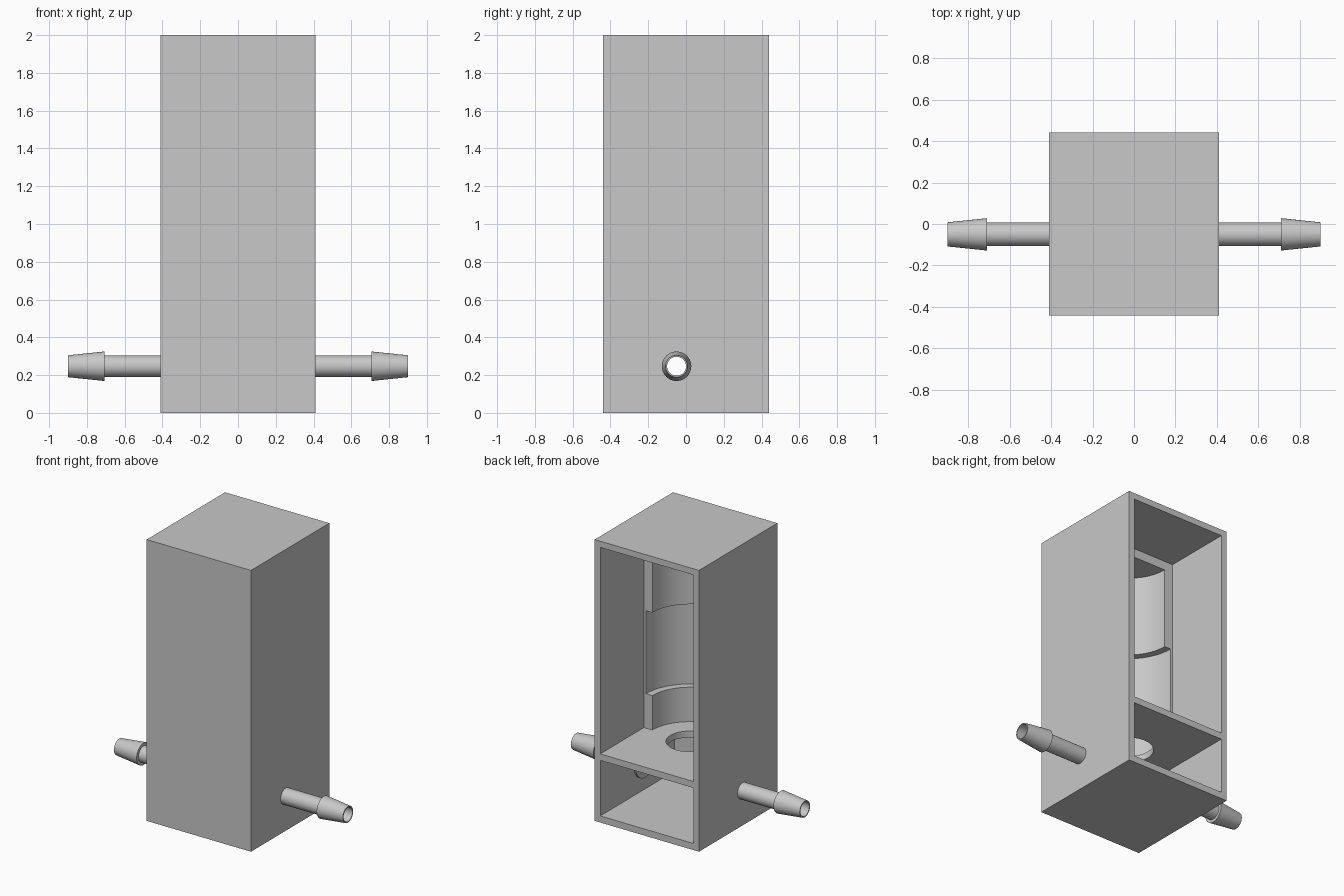
import bpy, bmesh, math
from mathutils import Matrix, Vector

if "Cube" in bpy.data.objects:
    bpy.data.objects.remove(bpy.data.objects["Cube"], do_unlink=True)

grey = bpy.data.materials.new("plain_grey")
grey.use_nodes = True
grey.diffuse_color = (0.58, 0.58, 0.58, 1)
grey.node_tree.nodes["Principled BSDF"].inputs["Base Color"].default_value = grey.diffuse_color

HALF_X, HALF_Y, TOP = 0.41, 0.44, 2.0
WALL = 0.044
AXIS_Y, PORT_Z = -0.05, 0.247
SHELF_LOW, SHELF_TOP = 0.442, 0.488


def add_object(name, bm):
    bmesh.ops.recalc_face_normals(bm, faces=bm.faces[:])
    mesh = bpy.data.meshes.new(name)
    bm.to_mesh(mesh)
    bm.free()
    mesh.materials.append(grey)
    obj = bpy.data.objects.new(name, mesh)
    bpy.context.collection.objects.link(obj)
    return obj


def box(name, low, high):
    low, high = Vector(low), Vector(high)
    bm = bmesh.new()
    bmesh.ops.create_cube(bm, size=1, matrix=Matrix.Translation((low + high) / 2)
                          @ Matrix.Diagonal((*(high - low), 1)))
    return add_object(name, bm)


def upright_cylinder(name, radius, z0, z1):
    bm = bmesh.new()
    bmesh.ops.create_cone(bm, cap_ends=True, segments=96, radius1=radius, radius2=radius,
                          depth=z1 - z0,
                          matrix=Matrix.Translation((0, AXIS_Y, (z0 + z1) / 2)))
    return add_object(name, bm)


def smooth(obj):
    bpy.ops.object.select_all(action="DESELECT")
    obj.select_set(True)
    bpy.context.view_layer.objects.active = obj
    bpy.ops.object.shade_smooth_by_angle(angle=math.radians(30))


# Housing, hollowed from the back
housing = box("housing", (-HALF_X, -HALF_Y, 0), (HALF_X, HALF_Y, TOP))
inner = HALF_X - WALL

# Through bore for both hose fittings
bore_bm = bmesh.new()
bmesh.ops.create_cone(bore_bm, cap_ends=True, segments=48, radius1=0.053, radius2=0.053,
                      depth=1, matrix=Matrix.Translation((0, AXIS_Y, PORT_Z))
                      @ Matrix.Rotation(math.pi / 2, 4, "Y"))

cutters = [
    box("upper_bay_cutter", (-inner, AXIS_Y, SHELF_TOP), (inner, 0.6, TOP - WALL)),
    box("lower_bay_cutter", (-inner, -HALF_Y + WALL, 0.047), (inner, 0.6, SHELF_LOW)),
    upright_cylinder("cradle_cutter", 0.30, SHELF_TOP, 1.893),
    upright_cylinder("cradle_recess_cutter", 0.35, 0.733, 1.323),
    upright_cylinder("shelf_hole_cutter", 0.158, SHELF_LOW - 0.1, SHELF_TOP + 0.1),
    add_object("port_cutter", bore_bm),
]
for cutter in cutters:
    cutter.hide_render = True
    mod = housing.modifiers.new(cutter.name, "BOOLEAN")
    mod.operation = "DIFFERENCE"
    mod.solver = "EXACT"
    mod.object = cutter

# Bake the cuts and drop the cutters
bpy.context.view_layer.update()
graph = bpy.context.evaluated_depsgraph_get()
baked = bpy.data.meshes.new_from_object(housing.evaluated_get(graph))
housing.modifiers.clear()
housing.data = baked
for cutter in cutters:
    bpy.data.objects.remove(cutter, do_unlink=True)
smooth(housing)

# Barbed hose fittings with an inner flange: (x, radius) around the bore
profile = [(inner - 0.012, 0.05), (inner - 0.012, 0.11), (inner + 0.01, 0.11),
           (inner + 0.01, 0.057), (0.708, 0.057), (0.708, 0.078),
           (0.90, 0.058), (0.90, 0.05)]
for name, side in (("left_hose_fitting", 1), ("right_hose_fitting", -1)):
    bm = bmesh.new()
    points = [bm.verts.new((side * x, AXIS_Y, PORT_Z + r)) for x, r in profile]
    edges = [bm.edges.new((a, b)) for a, b in zip(points, points[1:] + points[:1])]
    bmesh.ops.spin(bm, geom=points + edges, cent=(0, AXIS_Y, PORT_Z), axis=(1, 0, 0),
                   angle=math.tau, steps=48, use_merge=False)
    bmesh.ops.remove_doubles(bm, verts=bm.verts[:], dist=0.0001)
    smooth(add_object(name, bm))
